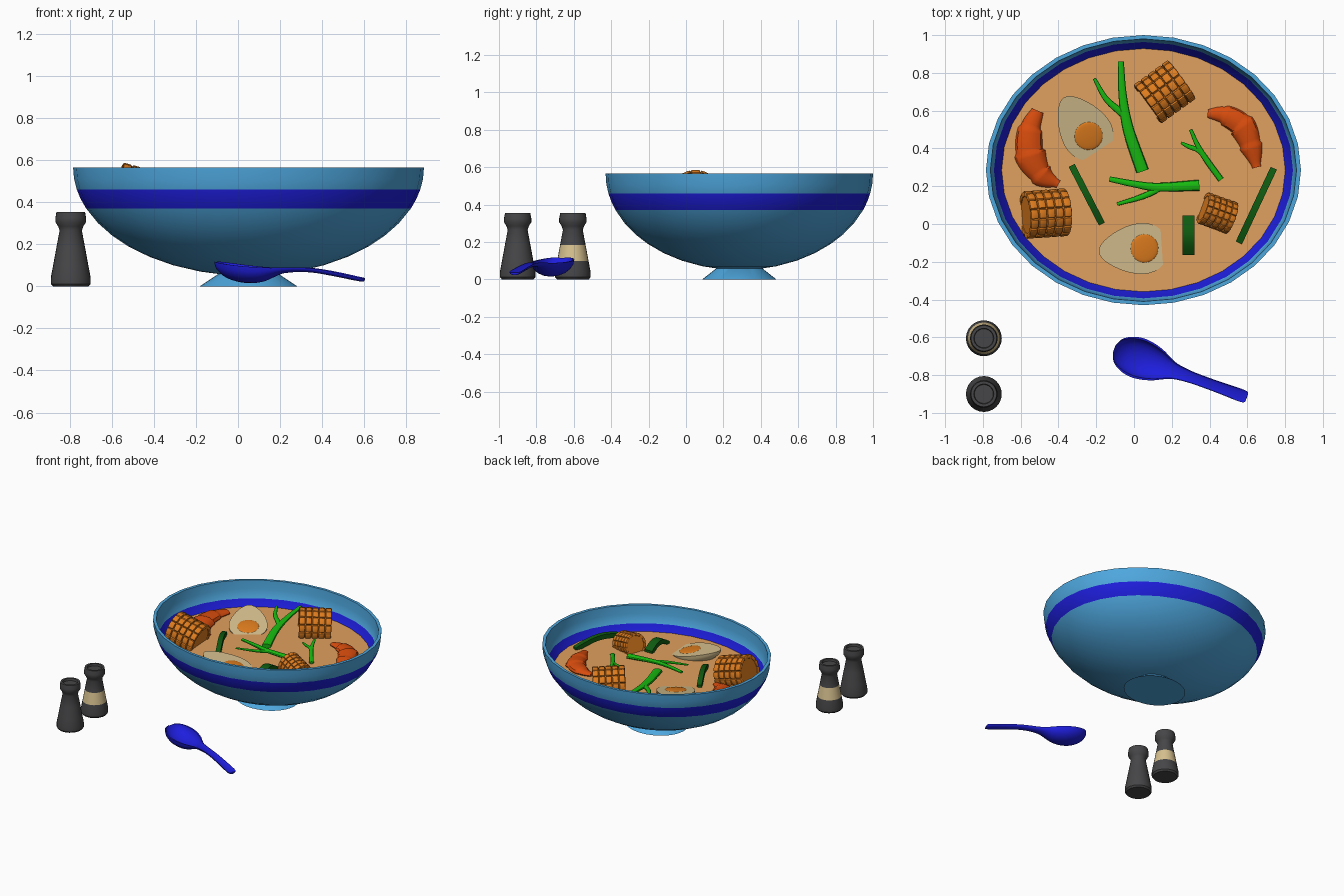
import bpy, bmesh
from math import sin, cos, pi, sqrt, radians
from mathutils import Vector, Matrix, Euler

if "Cube" in bpy.data.objects:
    bpy.data.objects.remove(bpy.data.objects["Cube"])


def material(name, r, g, b):
    m = bpy.data.materials.new(name)
    m.diffuse_color = [((c / 255 + 0.055) / 1.055) ** 2.4 if c > 10 else c / 3294 for c in (r, g, b)] + [1]
    m.use_nodes = True
    m.node_tree.nodes["Principled BSDF"].inputs["Base Color"].default_value = m.diffuse_color
    return m


LIGHT_BLUE = material("light_blue", 78, 167, 222)
BLUE = material("deep_blue", 30, 30, 222)
BROTH = material("broth", 224, 160, 94)
CREAM = material("cream", 214, 192, 142)
ORANGE = material("corn_orange", 222, 124, 30)
RED = material("shrimp_red", 216, 76, 13)
GREEN = material("bright_green", 24, 188, 16)
DARK_GREEN = material("dark_green", 15, 90, 16)
GREY = material("dark_grey", 70, 70, 72)
SOUP_Z = 0.385


def finish(name, bm, mats, rule=None, angle=35):
    """Turn a bmesh into an object; rule(face centre) picks the material."""
    bmesh.ops.recalc_face_normals(bm, faces=bm.faces)
    if rule:
        for f in bm.faces:
            f.material_index = rule(f.calc_center_median())
    me = bpy.data.meshes.new(name)
    bm.to_mesh(me)
    bm.free()
    for m in mats:
        me.materials.append(m)
    me.shade_smooth()
    me.set_sharp_from_angle(angle=radians(angle))
    ob = bpy.data.objects.new(name, me)
    bpy.context.collection.objects.link(ob)
    return ob


def loft(name, rings, mats, rule=None, angle=35):
    """Skin a list of equal rings and cap both ends."""
    bm = bmesh.new()
    vr = [[bm.verts.new(p) for p in ring] for ring in rings]
    n = len(vr[0])
    for a, b in zip(vr, vr[1:]):
        for i in range(n):
            j = (i + 1) % n
            bm.faces.new((a[i], a[j], b[j], b[i]))
    bm.faces.new(vr[0])
    bm.faces.new(vr[-1])
    return finish(name, bm, mats, rule, angle)


def lathe(name, profile, centre, mats, scale=(1, 1), n=32, rule=None):
    rings = [[(centre[0] + r * scale[0] * cos(2 * pi * i / n),
               centre[1] + r * scale[1] * sin(2 * pi * i / n), z) for i in range(n)] for r, z in profile]
    return loft(name, rings, mats, rule)


def smooth(points, steps):
    """Catmull-Rom samples through tuples of any size."""
    p = [Vector(q) for q in points]
    p = [p[0] * 2 - p[1]] + p + [p[-1] * 2 - p[-2]]
    out = []
    for a, b, c, d in zip(p, p[1:], p[2:], p[3:]):
        for k in range(steps):
            t = k / steps
            out.append((b * 2 + (c - a) * t + (a * 2 - b * 5 + c * 4 - d) * t ** 2
                        + (b * 3 - a - c * 3 + d) * t ** 3) / 2)
    return out + [p[-2]]


def tube(name, pts, mat, n=12, flat=0.55):
    """Flattened tube through (x, y, z, radius) points."""
    rings = []
    for i, p in enumerate(pts):
        t = (pts[min(i + 1, len(pts) - 1)] - pts[max(i - 1, 0)]).to_3d().normalized()
        side = t.cross(Vector((0, 0, 1))).normalized()
        up = side.cross(t) * flat
        rings.append([p.to_3d() + (side * cos(2 * pi * k / n) + up * sin(2 * pi * k / n)) * p.w for k in range(n)])
    return loft(name, rings, [mat])


# Oval bowl with a painted band, its foot and the broth
C, OVAL = (0.05, 0.285), (0.834, 0.715)
half = lambda z: sqrt(1 - ((0.565 - z) / 0.515) ** 2)
outer = [(half(z), z) for z in (0.055, 0.07, 0.1, 0.14, 0.19, 0.24, 0.3, 0.37, 0.415, 0.46, 0.51, 0.565)]
inner = [(0.972, 0.565), (0.966, 0.5), (0.949, 0.432), (0.89, 0.375), (0.83, 0.3), (0.66, 0.19), (0.45, 0.12)]
lathe("bowl", outer + inner, C, [LIGHT_BLUE, BLUE], OVAL, rule=lambda c: int(0.37 < c.z < 0.46))
lathe("bowl_foot", [(0.277, 0), (0.17, 0.06)], C, [LIGHT_BLUE], OVAL)
lathe("broth", [(0.87, 0.365), (0.902, SOUP_Z)], C, [BROTH], OVAL)

# Two shakers, one with a cream label band
SHAKER = [(0.085, 0), (0.095, 0.012), (0.095, 0.04), (0.084, 0.098), (0.068, 0.185), (0.053, 0.265), (0.06, 0.285),
          (0.073, 0.305), (0.073, 0.325), (0.068, 0.354), (0.053, 0.354), (0.05, 0.338)]
for name, y, banded in (("plain_shaker", -0.9, False), ("banded_shaker", -0.605, True)):
    lathe(name, SHAKER, (-0.795, y), [GREY, CREAM], n=24,
          rule=lambda c, b=banded: int(b and 0.1 < c.z < 0.184))

# Soup spoon: stations of (distance, half width, rim height, underside height)
stations = smooth([(-.006, .02, .118, .1), (.015, .064, .115, .068), (.06, .094, .108, .036), (.12, .108, .1, .019),
                   (.18, .103, .094, .015), (.24, .086, .09, .024), (.29, .062, .088, .045), (.34, .042, .089, .062),
                   (.42, .032, .09, .068), (.5, .03, .084, .063), (.6, .031, .068, .046), (.7, .034, .047, .027),
                   (.735, .03, .04, .022), (.742, .018, .036, .024)], 3)
rings = []
for s, w, top, low in stations:
    dish = max(0, top - low - 0.014)
    section = [(w * cos(pi * k / 10), top - (top - low) * sin(pi * k / 10)) for k in range(11)]
    section += [(-0.9 * w * cos(pi * k / 10), top - dish * sin(pi * k / 10)) for k in range(11)]
    rings.append([(-0.1 + 0.94 * s + 0.342 * v, -0.665 - 0.342 * s + 0.94 * v, z) for v, z in section])
loft("spoon", rings, [BLUE], angle=50)


# Corn pieces: a core ringed by rounded kernels
def corn(name, pos, radius, length, turn, tilt, around=14, along=5):
    bm = bmesh.new()
    bmesh.ops.create_cone(bm, cap_ends=True, segments=28, radius1=radius * 0.88, radius2=radius * 0.88,
                          depth=length * 0.93, matrix=Matrix.Rotation(pi / 2, 4, 'Y'))
    size = (length / along * 0.93, 2 * pi * radius / around * 0.9, radius * 0.24)
    kernels = []
    for i in range(around):
        for j in range(along):
            m = (Matrix.Rotation(2 * pi * i / around, 4, 'X')
                 @ Matrix.Translation(((j + 0.5) / along * length - length / 2, 0, radius * 0.87))
                 @ Matrix.Diagonal((*size, 1)))
            kernels += bmesh.ops.create_cube(bm, size=1, matrix=m)["verts"]
    edges = list({e for v in kernels for e in v.link_edges})
    bmesh.ops.bevel(bm, geom=edges, offset=radius * 0.07, segments=2, profile=0.5, affect='EDGES')
    ob = finish(name, bm, [ORANGE])
    ob.location = pos
    ob.rotation_euler = Euler((0, radians(tilt), radians(turn)))


corn("corn_left", (-0.468, 0.055, 0.437), 0.127, 0.23, 4, 15)
corn("corn_back", (0.162, 0.7, 0.43), 0.127, 0.23, 36, 3)
corn("corn_right", (0.442, 0.058, 0.415), 0.088, 0.17, -20, 14)


# Egg halves, pointed end lifted, with yolks
def egg(name, pos, turn):
    place = Matrix.Translation(pos) @ Euler((0, radians(-12), radians(turn))).to_matrix().to_4x4()
    bm = bmesh.new()
    bmesh.ops.create_uvsphere(bm, u_segments=32, v_segments=16, radius=1)
    for v in bm.verts:
        x, y, z = v.co
        k = 1 - 0.3 * x
        v.co = (0.188 * x, 0.13 * y * k, 0.1 * z * k)
    cut = bmesh.ops.bisect_plane(bm, geom=bm.verts[:] + bm.edges[:] + bm.faces[:], dist=1e-5,
                                 plane_co=(0, 0, 0), plane_no=(0, 0, 1), clear_outer=True)
    bmesh.ops.edgeloop_fill(bm, edges=[e for e in cut["geom_cut"] if isinstance(e, bmesh.types.BMEdge)])
    finish(name + "_white", bm, [CREAM]).matrix_world = place
    bm = bmesh.new()
    bmesh.ops.create_uvsphere(bm, u_segments=24, v_segments=12, radius=1,
                              matrix=Matrix.Translation((-0.06, 0, 0)) @ Matrix.Diagonal((0.075, 0.075, 0.008, 1)))
    finish(name + "_yolk", bm, [ORANGE]).matrix_world = place


egg("back_egg", (-0.272, 0.515, SOUP_Z + 0.032), 123)
egg("front_egg", (-0.003, -0.133, SOUP_Z + 0.032), 184)


# Shrimp: curved tapering bodies with stepped shell segments
def shrimp(name, path):
    pts = smooth([(x, y, SOUP_Z + 0.008, r) for x, y, r in path], 8)
    for i, p in enumerate(pts):
        p.w *= 1.08 - 0.16 * (i % 8) / 7
    tube(name, pts, RED)


shrimp("left_shrimp", [(-.51, .6, .03), (-.55, .5, .06), (-.55, .37, .078), (-.49, .26, .06), (-.4, .21, .02)])
shrimp("right_shrimp", [(.39, .585, .02), (.48, .575, .05), (.57, .52, .067), (.62, .41, .057), (.65, .3, .022)])


# Forked green sprigs: (x, y, height above broth, radius)
def sprig(name, *paths):
    for part, path in zip(("stem", "branch"), paths):
        tube(name + "_" + part, smooth([(x, y, SOUP_Z + h, r) for x, y, h, r in path], 5), GREEN)


sprig("back_sprig", [(.045, .28, .015, .034), (-.03, .5, .035, .03), (-.06, .68, .05, .022), (-.07, .86, .065, .016)],
      [(-.04, .56, .035, .015), (-.08, .6, .045, .019), (-.15, .665, .055, .015), (-.21, .77, .065, .009)])
sprig("middle_sprig", [(.345, .205, .02, .029), (.13, .195, .03, .023), (0, .212, .035, .018), (-.13, .238, .035, .014)],
      [(.15, .195, .03, .014), (.08, .16, .03, .016), (.02, .137, .03, .014), (-.09, .105, .03, .009)])
sprig("right_sprig", [(.46, .235, .015, .016), (.38, .345, .03, .016), (.335, .42, .04, .013), (.3, .5, .05, .009)],
      [(.385, .34, .03, .01), (.34, .39, .035, .013), (.29, .41, .038, .012), (.25, .43, .04, .007)])


# Arched dark green slices
def slice_arch(name, a, b, width, rise, thick=0.035):
    a, b = Vector((*a, SOUP_Z)), Vector((*b, SOUP_Z))
    side = (b - a).cross(Vector((0, 0, 1))).normalized() * width / 2
    rings = []
    for k in range(13):
        t = k / 12
        mid = a.lerp(b, t) + Vector((0, 0, rise * sin(pi * t)))
        up = Vector((0, 0, thick / 2))
        rings.append([mid + side + up, mid - side + up, mid - side - up, mid + side - up])
    loft(name, rings, [DARK_GREEN])


slice_arch("left_green_slice", (-.33, .31), (-.17, 0), .035, .04)
slice_arch("right_green_slice", (.74, .295), (.555, -.1), .036, .05)
slice_arch("front_green_slice", (.288, .045), (.288, -.165), .062, .045)
